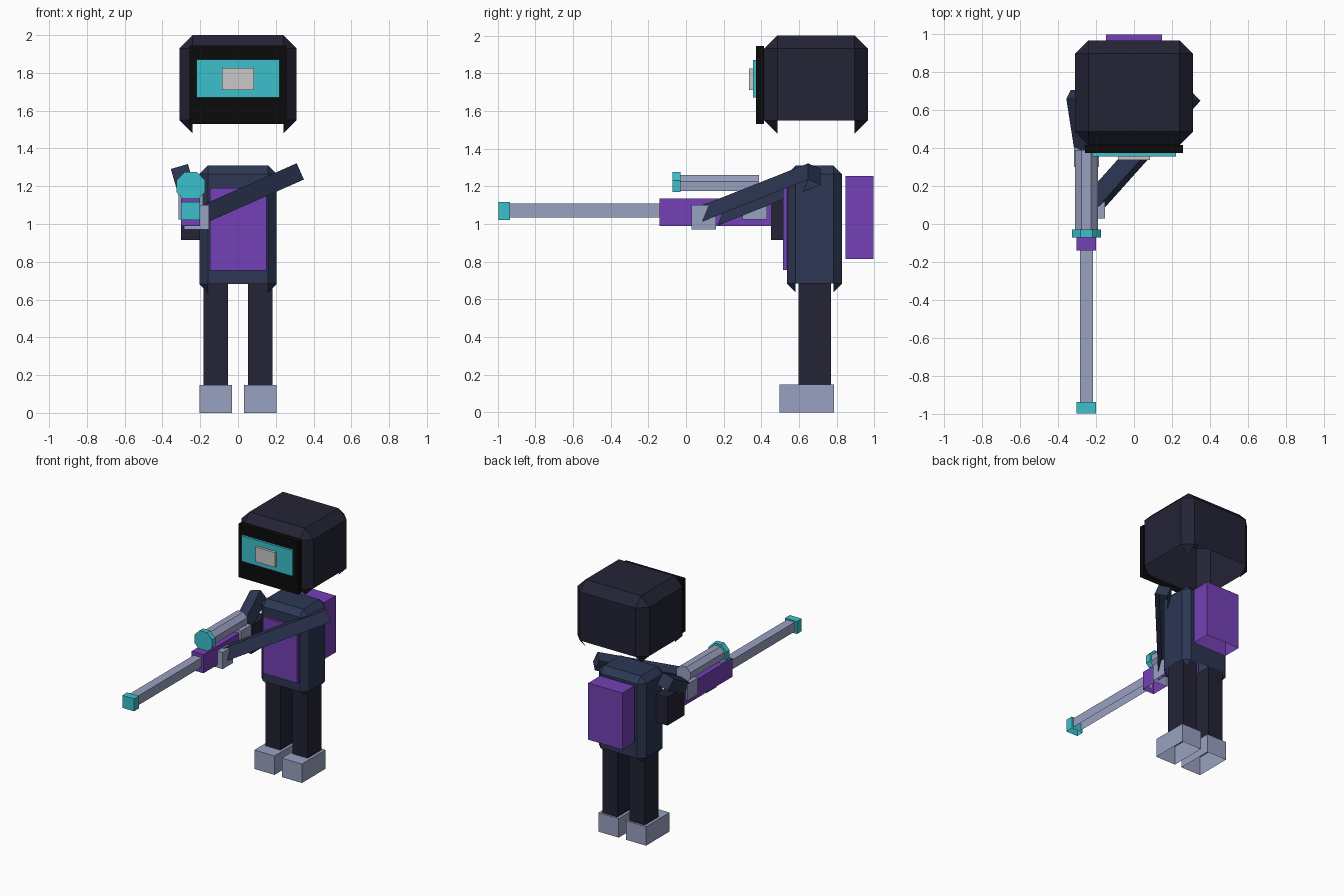
import bpy, bmesh, math
from mathutils import Vector, Matrix

cube = bpy.data.objects.get("Cube")
if cube:
    bpy.data.objects.remove(cube, do_unlink=True)


def material(name, hex_code):
    rgb = [int(hex_code[i:i + 2], 16) / 255 for i in (0, 2, 4)]
    col = [c / 12.92 if c <= 0.04045 else ((c + 0.055) / 1.055) ** 2.4 for c in rgb] + [1]
    m = bpy.data.materials.new(name)
    m.use_nodes = True
    m.diffuse_color = col
    m.node_tree.nodes["Principled BSDF"].inputs["Base Color"].default_value = col
    return m


charcoal = material("charcoal", "232336")
navy = material("navy", "2d3754")
purple = material("purple", "7440b6")
teal = material("teal", "3cc0cb")
steel = material("pale steel", "99a1c0")
black = material("black", "0b0b0b")
grey = material("light grey", "c8c8c8")


def finish(name, bm, mat):
    """Open the underside of the part and make it an object."""
    bm.normal_update()
    under = [f for f in bm.faces if f.normal.z < -0.6]
    bmesh.ops.delete(bm, geom=under, context='FACES')
    mesh = bpy.data.meshes.new(name)
    bm.to_mesh(mesh)
    bm.free()
    mesh.materials.append(mat)
    obj = bpy.data.objects.new(name, mesh)
    bpy.context.collection.objects.link(obj)
    return obj


def box(name, mat, x, y, z, chamfer=0):
    """Box from (min, max) ranges, with optional chamfered edges."""
    lo, hi = Vector((x[0], y[0], z[0])), Vector((x[1], y[1], z[1]))
    size = hi - lo
    bm = bmesh.new()
    bmesh.ops.create_cube(bm, size=1, matrix=Matrix.Translation((lo + hi) / 2) @ Matrix.Diagonal((*size, 1)))
    if chamfer:
        bmesh.ops.bevel(bm, geom=bm.edges[:], offset=chamfer, segments=1, affect='EDGES')
    return finish(name, bm, mat)


def limb(name, mat, start, end, width):
    """Square bar between two points, one side kept level with the y axis."""
    a, b = Vector(start), Vector(end)
    axis = (b - a).normalized()
    side = axis.cross(Vector((0, 1, 0))).normalized()
    rot = Matrix((side, axis.cross(side), axis)).transposed().to_4x4()
    bm = bmesh.new()
    bmesh.ops.create_cube(bm, size=1, matrix=Matrix.Translation((a + b) / 2) @ rot
                          @ Matrix.Diagonal((width, width, (b - a).length, 1)))
    return finish(name, bm, mat)


def octagon(name, mat, x, z, y, apothem):
    """Eight-sided tube along y with a flat top."""
    r = apothem / math.cos(math.pi / 8)
    bm = bmesh.new()
    bmesh.ops.create_cone(bm, cap_ends=True, segments=8, radius1=r, radius2=r, depth=y[1] - y[0],
                          matrix=Matrix.Translation((x, sum(y) / 2, z))
                          @ Matrix.Rotation(math.pi / 2, 4, 'X')
                          @ Matrix.Rotation(math.pi / 8, 4, 'Z'))
    return finish(name, bm, mat)


# Head with layered visor
box("head", charcoal, (-0.31, 0.31), (0.415, 0.965), (1.48, 2.0), 0.07)
box("visor_frame", black, (-0.258, 0.258), (0.372, 0.414), (1.53, 1.945))
box("visor_screen", teal, (-0.22, 0.22), (0.355, 0.374), (1.67, 1.87))
box("visor_eye", grey, (-0.085, 0.085), (0.335, 0.357), (1.71, 1.825))

# Torso, chest plate and backpack
box("torso", navy, (-0.205, 0.205), (0.535, 0.828), (0.637, 1.31), 0.046)
box("chest_plate", purple, (-0.147, 0.15), (0.515, 0.54), (0.755, 1.19))
box("backpack", purple, (-0.147, 0.147), (0.847, 0.995), (0.813, 1.255))

# Legs and boots
for side, s in (("left", 1), ("right", -1)):
    box(side + "_leg", charcoal, sorted((s * 0.053, s * 0.183)), (0.598, 0.77), (0.14, 0.72))
    box(side + "_boot", steel, sorted((s * 0.031, s * 0.205)), (0.495, 0.785), (0, 0.148))

# Arms and hands
limb("left_arm", navy, (0.299, 0.68, 1.265), (-0.22, 0.1, 1.035), 0.094)
limb("right_arm", navy, (-0.299, 0.68, 1.265), (-0.25, 0.365, 1.095), 0.094)
box("left_hand", steel, (-0.285, -0.153), (0.03, 0.158), (0.97, 1.1))
box("right_hand", steel, (-0.315, -0.185), (0.3, 0.43), (1.025, 1.155))

# Long blaster
box("blaster_body", purple, (-0.302, -0.2), (-0.14, 0.45), (0.99, 1.135))
box("blaster_stock", charcoal, (-0.302, -0.2), (0.45, 0.66), (0.915, 1.135))
box("blaster_barrel", steel, (-0.285, -0.215), (-0.94, -0.14), (1.035, 1.108))
box("blaster_muzzle", teal, (-0.302, -0.2), (-0.995, -0.935), (1.02, 1.117))
octagon("scope_tube", steel, -0.25, 1.2, (-0.03, 0.388), 0.06)
octagon("scope_lens", teal, -0.25, 1.2, (-0.072, -0.03), 0.076)
